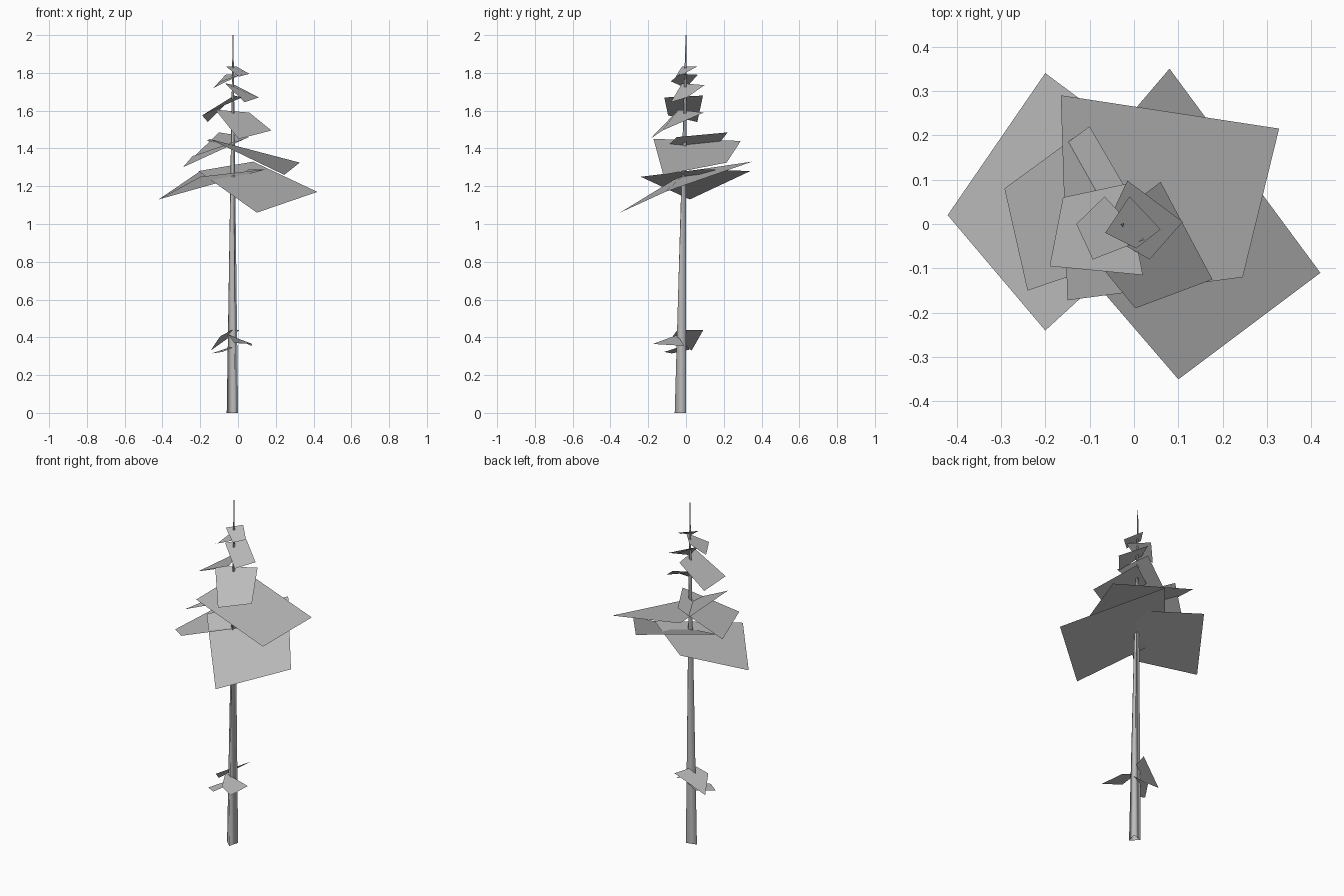
import bpy
import bmesh
import math
from mathutils import Vector

default_cube = bpy.data.objects.get("Cube")
if default_cube:
    bpy.data.objects.remove(default_cube, do_unlink=True)


def make_material(name, colour):
    material = bpy.data.materials.new(name)
    material.use_nodes = True
    material.diffuse_color = colour
    material.node_tree.nodes["Principled BSDF"].inputs["Base Color"].default_value = colour
    return material


grey = make_material("plain grey", (0.5, 0.5, 0.5, 1))


def finish(name, bm):
    """Turn a bmesh into a smooth-shaded object in the scene."""
    for face in bm.faces:
        face.smooth = True
    mesh = bpy.data.meshes.new(name)
    bm.to_mesh(mesh)
    bm.free()
    mesh.materials.append(grey)
    part = bpy.data.objects.new(name, mesh)
    bpy.context.collection.objects.link(part)
    return part


def make_trunk(name, foot, tip, foot_radius, tip_radius, sides):
    """Slender leaning spire with a few sides, open at the ends."""
    bm = bmesh.new()
    rings = []
    for centre, radius in ((foot, foot_radius), (tip, tip_radius)):
        ring = []
        for i in range(sides):
            angle = math.pi / 4 + math.tau * i / sides
            offset = Vector((math.cos(angle), math.sin(angle), 0)) * radius
            ring.append(bm.verts.new(Vector(centre) + offset))
        rings.append(ring)
    low, high = rings
    for i in range(sides):
        j = (i + 1) % sides
        bm.faces.new((low[i], low[j], high[j], high[i]))
    return finish(name, bm)


def make_bough(name, tip, side, inner, other_side):
    """Foliage card facing upwards, bent along the line from tip to inner corner."""
    bm = bmesh.new()
    face = bm.faces.new([bm.verts.new(corner) for corner in (tip, side, inner, other_side)])
    face.normal_update()
    if face.normal.z < 0:
        face.normal_flip()
    return finish(name, bm)


# Trunk
make_trunk("trunk", (-.025, -.025, 0), (-.026, 0, 2), .036, .0025, sides=3)

# Small stray boughs low on the trunk
make_bough("low_back_bough",
           (-.145, .03, .33), (-.095, -.07, .405), (-.03, -.045, .44), (.01, .092, .44))
make_bough("low_front_bough",
           (.075, -.175, .365), (.07, -.01, .355), (-.05, -.045, .413), (-.02, -.12, .37))
make_bough("low_side_bough",
           (-.14, -.075, .315), (-.08, -.115, .323), (0, 0, .36), (-.08, .02, .335))

# Broad boughs at the bottom of the crown
make_bough("broad_right_bough",
           (-.42, .02, 1.13), (-.2, -.24, 1.25), (.15, .08, 1.29), (-.2, .34, 1.28))
make_bough("broad_left_bough",
           (.42, -.11, 1.17), (.08, .35, 1.33), (-.21, .01, 1.28), (.1, -.35, 1.06))
make_bough("broad_back_bough",
           (.327, .215, 1.325), (-.165, .29, 1.44), (-.15, -.172, 1.45), (.245, -.12, 1.26))

# Middle boughs
make_bough("middle_right_bough",
           (-.292, .08, 1.3), (-.24, -.15, 1.36), (.057, -.05, 1.46), (-.1, .22, 1.485))
make_bough("middle_front_bough",
           (.177, -.125, 1.495), (.06, .095, 1.59), (-.12, -.04, 1.605), (.003, -.19, 1.45))
make_bough("middle_tilted_bough",
           (-.19, -.095, 1.575), (.02, -.115, 1.67), (-.02, .09, 1.68), (-.16, .06, 1.54))

# Small boughs near the tip
make_bough("upper_left_bough",
           (.11, .005, 1.67), (-.015, .098, 1.735), (-.07, -.02, 1.745), (.035, -.08, 1.645))
make_bough("upper_right_bough",
           (-.13, 0, 1.72), (-.093, -.08, 1.755), (.023, -.035, 1.795), (-.066, .062, 1.79))
make_bough("top_bough",
           (.06, -.012, 1.795), (-.01, .062, 1.835), (-.065, -.02, 1.835), (.005, -.055, 1.78))
